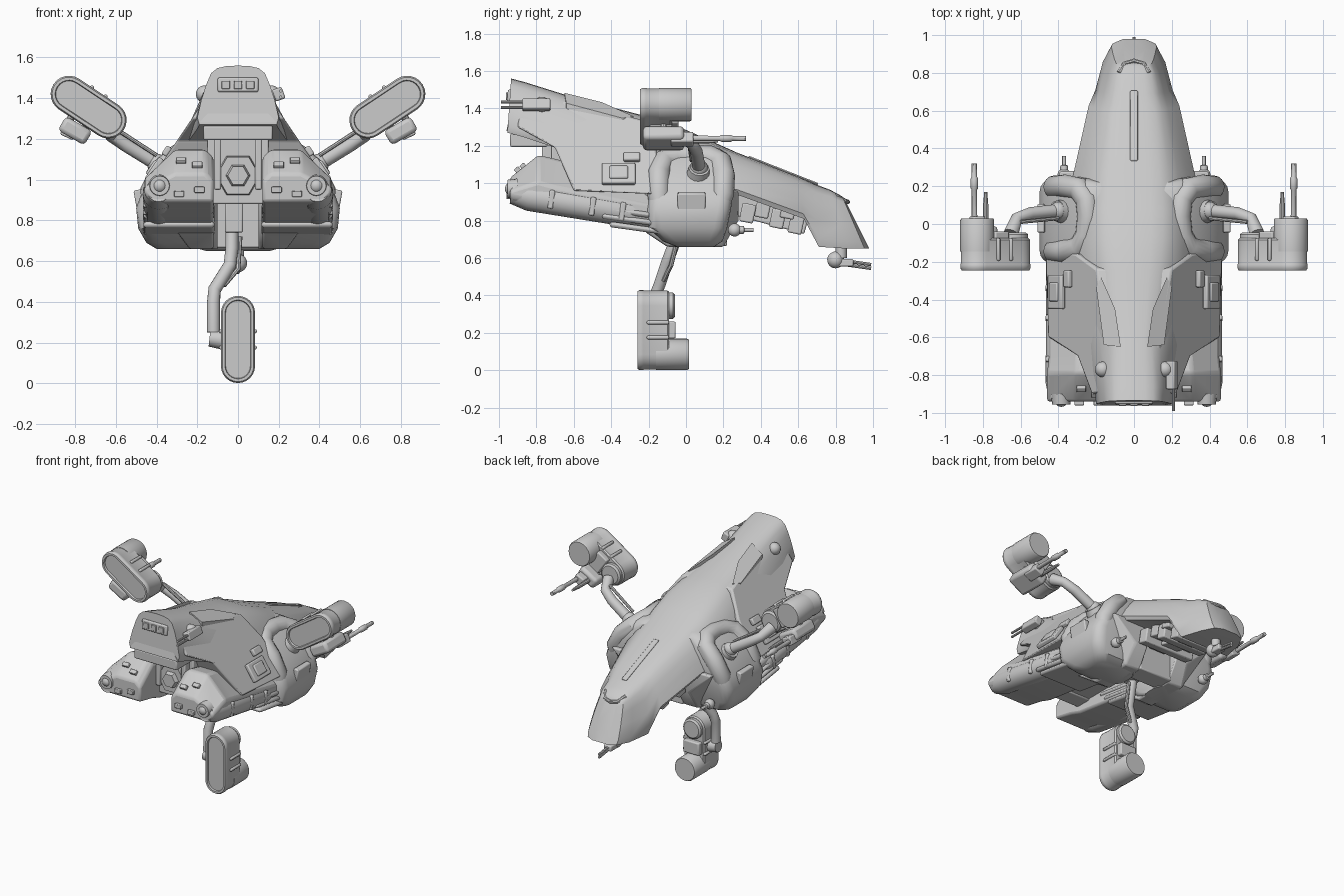
import bpy, bmesh, math
from mathutils import Vector, Matrix

if "Cube" in bpy.data.objects:
    bpy.data.objects.remove(bpy.data.objects["Cube"])

grey = bpy.data.materials.new("hull grey")
grey.use_nodes = True
grey.diffuse_color = (0.6, 0.6, 0.6, 1)
grey.node_tree.nodes["Principled BSDF"].inputs["Base Color"].default_value = (0.6, 0.6, 0.6, 1)


def finish(bm, name, mirror=False, bevel=0):
    bmesh.ops.recalc_face_normals(bm, faces=bm.faces)
    mesh = bpy.data.meshes.new(name)
    bm.to_mesh(mesh)
    bm.free()
    mesh.materials.append(grey)
    for p in mesh.polygons:
        p.use_smooth = True
    mesh.set_sharp_from_angle(angle=math.radians(35))
    ob = bpy.data.objects.new(name, mesh)
    bpy.context.scene.collection.objects.link(ob)
    if bevel:
        b = ob.modifiers.new("bevel", 'BEVEL')
        b.width, b.segments, b.limit_method = bevel, 2, 'ANGLE'
    if mirror:
        ob.modifiers.new("mirror", 'MIRROR')
    return ob


def loft(name, rings, **kw):
    bm = bmesh.new()
    rows = [[bm.verts.new(p) for p in r] for r in rings]
    n = len(rows[0])
    for a, b in zip(rows, rows[1:]):
        for i in range(n):
            bm.faces.new((a[i], a[(i + 1) % n], b[(i + 1) % n], b[i]))
    bm.faces.new(rows[0])
    bm.faces.new(rows[-1][::-1])
    return finish(bm, name, **kw)


def box(name, c, size, turn=0, tilt=0, mirror=False, bevel=0.008):
    bm = bmesh.new()
    m = (Matrix.Translation(c) @ Matrix.Rotation(math.radians(turn), 4, 'Y')
         @ Matrix.Rotation(math.radians(tilt), 4, 'X') @ Matrix.Diagonal((*size, 1)))
    bmesh.ops.create_cube(bm, size=1, matrix=m)
    return finish(bm, name, mirror, bevel)


def ball(name, c, r, mirror=False):
    bm = bmesh.new()
    bmesh.ops.create_uvsphere(bm, u_segments=20, v_segments=12, radius=r, matrix=Matrix.Translation(c))
    return finish(bm, name, mirror)


def tube(name, path, r, sides=16, mirror=False, up=(0, 1, 0)):
    # round bar along a path; r is one radius or one per point
    pts = [Vector(p) for p in path]
    radii = r if isinstance(r, (list, tuple)) else [r] * len(pts)
    if up == (0, 1, 0) and abs((pts[-1] - pts[0]).normalized().y) > .8:
        up = (0, 0, 1)
    rings = []
    for i, p in enumerate(pts):
        t = (pts[min(i + 1, len(pts) - 1)] - pts[max(i - 1, 0)]).normalized()
        u = t.cross(Vector(up)).normalized()
        v = t.cross(u)
        rings.append([p + radii[i] * (math.cos(a) * u + math.sin(a) * v)
                      for a in (math.tau * k / sides for k in range(sides))])
    return loft(name, rings, mirror=mirror)


def rounded(cx, cy, hx, hy, r, n=5):
    # rounded rectangle in 2D
    out = []
    for q, (sx, sy) in enumerate(((1, 1), (-1, 1), (-1, -1), (1, -1))):
        for k in range(n):
            a = math.pi / 2 * (q + k / (n - 1))
            out.append((cx + sx * (hx - r) + r * math.cos(a), cy + sy * (hy - r) + r * math.sin(a)))
    return out


# main hull: slanted sections (top y, top z, bottom y, bottom z, top half width, bottom half width)
def hull_ring(yt, zt, yb, zb, wt, wb):
    d = wb - wt
    half = [(0, 0), (wt * .5, .01), (wt * .85, .045), (wt + d * .15, .13), (wt + d * .45, .32), (wt + d * .75, .58),
            (wb, .88), (wb * .95, 1), (0, 1)]
    full = half + [(-x, t) for x, t in half[-2:0:-1]]
    return [(x, yt + (yb - yt) * t, zt + (zb - zt) * t) for x, t in full]


loft("main_hull", [hull_ring(*s) for s in (
    (.85, .91, .98, .65, .05, .06), (.835, .93, .955, .65, .09, .12), (.77, .965, .87, .65, .11, .165),
    (.69, .995, .71, .66, .12, .205), (.6, 1.035, .63, .81, .13, .24), (.27, 1.165, .27, .94, .16, .32),
    (.08, 1.25, .08, .92, .18, .35), (-.08, 1.32, -.1, .93, .18, .37), (-.24, 1.365, -.24, 1.0, .16, .36),
    (-.62, 1.465, -.64, 1.17, .11, .27), (-.86, 1.54, -.88, 1.25, .12, .21), (-.935, 1.56, -.955, 1.27, .12, .2))])
box("nose_ridge", (0, .52, 1.068), (.04, .4, .012), tilt=-21.5)
tube("nose_brow", [(-.08, .8, .935), (-.05, .85, .905), (0, .865, .9), (.05, .85, .905), (.08, .8, .935)], .012, 8, up=(0, .5, 1))

# sloped flank plates, width growing towards the bottom
flank = [(-.9, 1.3), (-.7, 1.19), (-.6, .96), (-.12, .94), (-.16, 1.18), (-.24, 1.34), (-.88, 1.5)]
loft("flank_plates", [[(s * (.165 + (1.39 - z) * .68), y, z) for y, z in flank] for s in (-1, 1)], bevel=.01)
for name, y, z, sx, sy, sz in (("flank_hatch", -.36, 1.05, .03, .18, .13), ("flank_hatch_cover", -.36, 1.05, .05, .1, .08),
                               ("flank_vent", -.29, 1.14, .03, .09, .05)):
    box(name, (.18 + (1.39 - z) * .68, y, z), (sx, sy, sz), turn=-34, mirror=True)
loft("dorsal_panels", [[(.175, -.28, 1.35 + d), (.2, -.34, 1.34 + d), (.16, -.64, 1.42 + d), (.07, -.65, 1.475 + d),
                        (.1, -.45, 1.425 + d)] for d in (-.03, .008)], mirror=True)

# stern block
box("stern_window_frame", (0, -.94, 1.465), (.2, .03, .07), tilt=-5)
for i in (-1, 0, 1):
    box("stern_window_bar", (i * .06, -.957, 1.465), (.04, .012, .04), bevel=.003)
loft("stern_ledge", [[(-.1, y, 1.38), (.1, y, 1.38), (.19, y - .02, 1.28), (-.19, y - .02, 1.28)] for y in (-.94, -.9)])
box("stern_lower_lip", (0, -.84, 1.23), (.34, .2, .07))
box("stern_wall", (0, -.66, 1.05), (.3, .12, .34))
loft("stern_hex_door", [[(r * math.sin(a), y, 1.02 + r * math.cos(a)) for a in (math.tau * (k + .5) / 6 for k in range(6))]
                        for y, r in ((-.7, .115), (-.76, .105), (-.76, .06), (-.79, .05))])
box("stern_posts", (.1, -.74, 1.08), (.035, .06, .26), mirror=True)


# engines
def engine_ring(y, zt, zb, out):
    m = zb + (zt - zb) * .5
    return [(.12, y, zb), (out - .04, y, zb), (out, y, zb + .04), (out, y, m), (out - .15, y, zt), (.16, y, zt), (.12, y, zt - .04)]


loft("engine_blocks", [engine_ring(*s) for s in ((-.94, 1.03, .89, .46), (-.79, 1.15, .86, .46), (-.7, 1.13, .83, .45),
                                                (-.18, 1.0, .76, .45))], mirror=True, bevel=.015)
tube("engine_cowls", [(.39, -.93, .95), (.39, -.84, .93), (.39, -.3, .84), (.39, -.24, .83)], [.06, .078, .075, .055], mirror=True)
tube("engine_nozzles", [(.385, -.9, .97), (.385, -.955, .97)], [.055, .048], mirror=True)
ball("nozzle_cores", (.385, -.93, .97), .038, True)
for x, y, z in ((.2, -.9, 1.07), (.28, -.87, 1.09), (.19, -.945, .95), (.29, -.945, .93)):
    box("engine_plate", (x, y, z), (.05, .03, .03), tilt=-50 if z > 1 else 0, mirror=True, bevel=.004)
for i in range(3):
    box("engine_band", (.29, -.34 + i * .04, .85 - i * .045), (.35, .3, .03), tilt=-8, mirror=True, bevel=.014)
for y in (-.72, -.5, -.34):
    box("cowl_rib", (.425, y, .91 + (y + .7) * -.17), (.085, .03, .1), tilt=-8, mirror=True)

# belly: two keels either side of an open channel, closed at the front
loft("belly_keels", [[(.12, y, zb), (w, y, zb), (.4, y, .96), (.12, y, .96)] for y, zb, w in
                     ((-.22, .74, .3), (-.1, .66, .24), (.2, .66, .24), (.28, .8, .22))], mirror=True, bevel=.01)
box("belly_front_closure", (0, .15, .8), (.26, .14, .27))
box("belly_channel_roof", (0, -.28, .92), (.3, .8, .06))
for y, z, w, h in ((.33, .84, .4, .1), (.41, .86, .34, .09), (.49, .81, .36, .1), (.59, .785, .3, .11), (.55, .87, .38, .12)):
    box("underside_gear", (0, y, z), (w, .075, h), tilt=-12)
box("keel_spine", (0, .45, .86), (.14, .42, .16), tilt=-15)

# shoulder housings: rounded slices (z, centre y, half depth, outer x)
loft("shoulder_housings", [[(x, y, z) for x, y in rounded((xo + .1) / 2, cy, (xo - .1) / 2, hy, .07)] for z, cy, hy, xo in (
    (.66, .05, .1, .4), (.69, .035, .16, .45), (.76, .01, .21, .49), (.86, .015, .225, .5), (.93, .025, .225, .475),
    (1.02, .03, .22, .42), (1.1, .03, .21, .35), (1.16, .03, .19, .28), (1.185, .03, .15, .25))], mirror=True)
tube("shoulder_rims", [(.43, -.14, .82), (.42, -.145, .94), (.365, -.145, 1.05), (.29, -.125, 1.115), (.25, -.06, 1.14), (.24, .04, 1.145),
                       (.25, .13, 1.14), (.29, .185, 1.11), (.365, .2, 1.04), (.42, .195, .94), (.43, .17, .82)],
     [.04] + [.062] * 9 + [.04], mirror=True, up=(.8, 0, .6))
box("shoulder_plate", (.485, .03, .9), (.04, .15, .1), turn=10, mirror=True)
tube("shoulder_sockets", [(.33, .06, 1.0), (.41, .07, 1.08)], [.075, .055], mirror=True)
ball("shoulder_gun_mounts", (.37, .26, .75), .035, True)
tube("shoulder_guns", [(.37, y, .75) for y in (.26, .31, .312, .36)], [.024, .02, .01, .01], mirror=True)


# weapon pods: a long barrel c1 and a short end c2, given as (x, z)
def stadium(c1, c2, r, y, n=12):
    a0 = math.atan2(c1[1] - c2[1], c1[0] - c2[0])
    ring = []
    for c, start in ((c1, a0 - math.pi / 2), (c2, a0 + math.pi / 2)):
        ring += [(c[0] + r * math.cos(start + math.pi * k / n), y, c[1] + r * math.sin(start + math.pi * k / n))
                 for k in range(n + 1)]
    return ring


def pod(name, c1, c2, r, y, mirror):
    mid = [(a + b) / 2 for a, b in zip(c1, c2)]
    loft(name + "_body", [stadium(c1, c2, q, y + d) for q, d in (
        (r * .72, .012), (r * .76, 0), (r * .92, 0), (r, .012), (r, .03), (r * .97, .035), (r * .97, .16), (r * .88, .17))], mirror=mirror)
    tube(name + "_barrel", [(c1[0], y + d, c1[1]) for d in (.1, .265, .275)], [r, r, r * .93], 24, mirror)
    tube(name + "_short_barrel", [(c2[0], y + d, c2[1]) for d in (.1, .19, .2)], [r * .85, r * .85, r * .7], 24, mirror)
    turn = -math.degrees(math.atan2(c1[1] - c2[1], c1[0] - c2[0]))
    box(name + "_core", (mid[0], y + .15, mid[1]), (.09, .11, r * 1.5), turn=turn, mirror=mirror)
    d = (Vector(c1) - Vector(c2)).normalized()
    for k in (-.04, .04):
        box(name + "_clamp", (mid[0] + d.x * k, y + .11, mid[1] + d.y * k), (.02, .12, r * 2.2), turn=turn, mirror=mirror)


pod("wing_pod", (.83, 1.42), (.637, 1.292), .09, -.245, True)
pod("belly_pod", (0, .085), (0, .345), .084, -.26, False)

# wing arms and guns
tube("wing_arms", [(.4, .07, 1.08), (.55, .055, 1.17), (.62, .03, 1.215), (.65, -.05, 1.26)], [.036, .034, .032, .04], mirror=True,
     up=(-.5, 0, .85))
tube("wing_arm_pistons", [(.4, .03, 1.12), (.6, .01, 1.25)], .01, 8, True)
ball("wing_arm_joints", (.4, .07, 1.08), .048, True)
box("wing_gun_housings", (.8, -.12, 1.24), (.15, .22, .08), turn=-30, mirror=True, bevel=.02)
box("wing_gun_base", (.83, -.02, 1.235), (.07, .12, .06), turn=-25, mirror=True)
for x in (.73, .82):
    tube("wing_gun_strut", [(x - .02, -.12, 1.36), (x + .02, -.12, 1.25)], .018, 10, True)
tube("wing_guns", [(.845, y, 1.24) for y in (-.05, .18, .19, .24, .25, .32)], [.016, .014, .02, .02, .014, .014], 10, True)
tube("wing_small_guns", [(.785, y, 1.225) for y in (-.05, .1, .17)], [.014, .014, .008], 10, True)

# belly arm
tube("belly_arm", [(-.03, -.05, .76), (-.03, -.07, .66), (-.04, -.1, .58), (-.115, -.14, .46), (-.12, -.165, .4), (-.12, -.17, .25)], .032)
tube("belly_arm_foot", [(-.14, -.17, .22), (-.05, -.17, .21)], [.04, .05])
tube("belly_arm_piston", [(.01, -.04, .72), (.0, -.08, .56), (-.07, -.12, .48)], .012, 8)
box("belly_arm_mount", (-.02, -.04, .82), (.09, .12, .16))

# nose gun and tail guns
ball("nose_gun_mount", (0, .8, .59), .045)
tube("nose_gun_neck", [(0, .83, .6), (0, .83, .68)], .03)
box("nose_gun_body", (0, .85, .575), (.06, .09, .04))
for z in (.575, .555):
    tube("nose_gun_barrel", [(0, .85, z + .01), (0, .99, z - .01)], .009, 8)
ball("tail_gun_mounts", (.165, -.77, 1.42), .042, True)
box("tail_gun_body", (.2, -.8, 1.42), (.05, .15, .06), turn=-20)
for z in (1.405, 1.435):
    tube("tail_gun_barrel", [(.21, -.8, z), (.21, -.99, z)], .008, 8)
